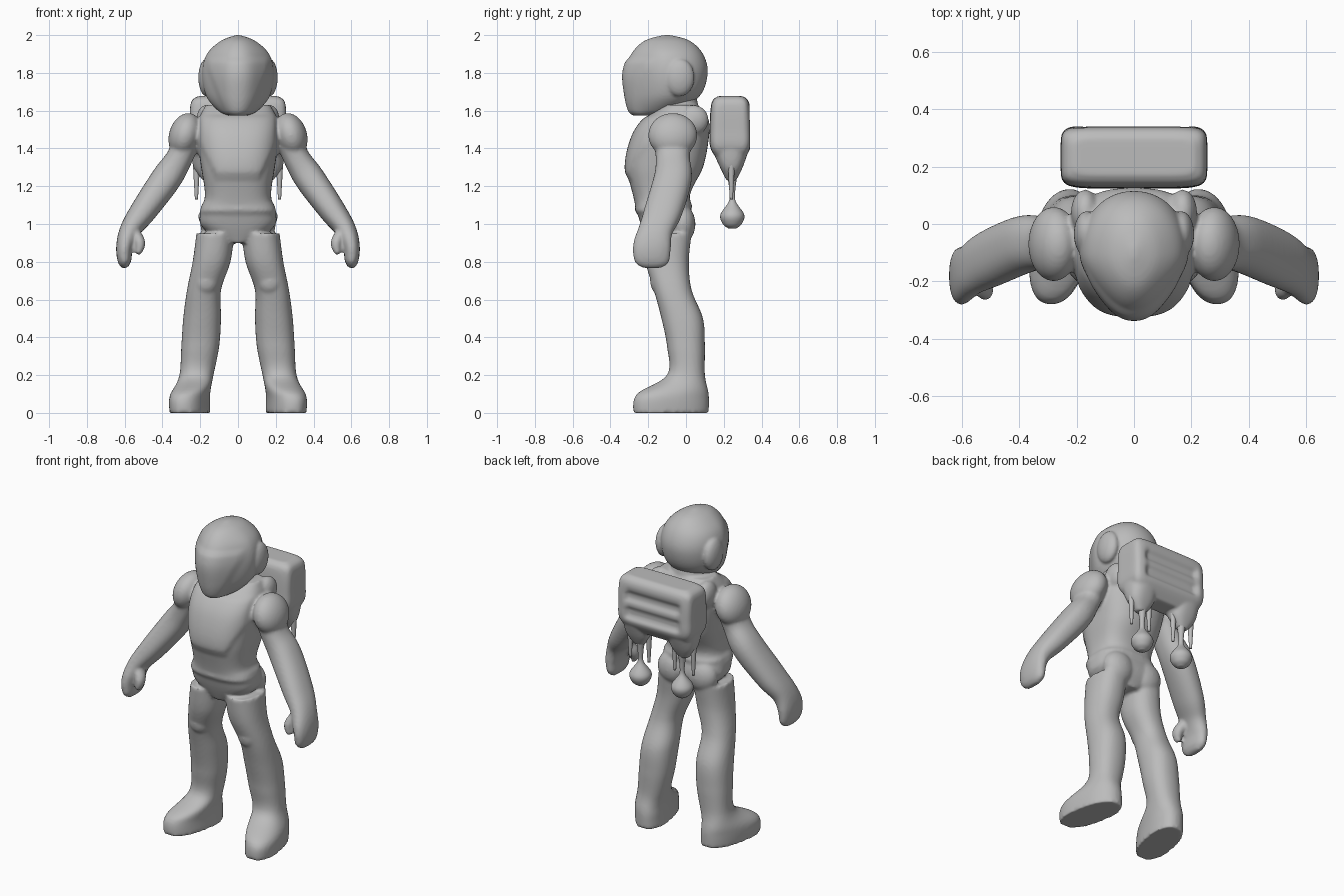
import bpy, bmesh, math
from mathutils import Vector, Matrix

cube = bpy.data.objects.get("Cube")
if cube:
    bpy.data.objects.remove(cube, do_unlink=True)

grey = bpy.data.materials.new("suit grey")
grey.use_nodes = True
grey.diffuse_color = (.5, .5, .5, 1)
grey.node_tree.nodes["Principled BSDF"].inputs["Base Color"].default_value = grey.diffuse_color

SIDES = {"right": -1, "left": 1}
SEGMENTS = 64
STEPS = 6


def ramp(distance, width=.02):
    """Soft step from zero to one across the given width."""
    t = max(0, min(1, distance / width + .5))
    return t * t * (3 - 2 * t)


def ring(z, wide, deep, x=0, y=0):
    """One rounded section: centre, half width and half depth."""
    return Vector((x, y, z, wide, deep))


def smooth_path(rings):
    """Fill in sections along a smooth curve through the given ones."""
    path = []
    last = len(rings) - 1
    for i in range(last):
        start, end = rings[i], rings[i + 1]
        leave = (end - rings[max(i - 1, 0)]) / 2
        arrive = (rings[min(i + 2, last)] - start) / 2
        for step in range(STEPS):
            t = step / STEPS
            blend = ramp(t - .5, 1)
            path.append(start.lerp(end, blend)
                        + leave * t * (1 - t) ** 2 - arrive * t * t * (1 - t))
    path.append(rings[last])
    return path


def loft(bm, rings, power=2.0, upright=True, side=1, warp=None):
    """Skin the sections; a higher power makes them squarer."""
    path = smooth_path(rings)
    loops = []
    for i, section in enumerate(path):
        across, along = Vector((1, 0, 0)), Vector((0, 1, 0))
        if not upright:
            ahead, behind = path[min(i + 1, len(path) - 1)], path[max(i - 1, 0)]
            tangent = (ahead - behind).to_3d().normalized()
            along = (along - tangent * along.dot(tangent)).normalized()
            across = along.cross(tangent)
        loop = []
        for k in range(SEGMENTS):
            angle = math.tau * k / SEGMENTS
            c, s = math.cos(angle), math.sin(angle)
            radius = (abs(c) ** power + abs(s) ** power) ** (-1 / power)
            point = section.to_3d() + radius * (across * section[3] * c + along * section.w * s) \
                if len(section) == 4 else section.xyz + radius * (across * section[3] * c + along * section[4] * s)
            if warp:
                warp(point)
            point.x *= side
            loop.append(bm.verts.new(point))
        loops.append(loop)
    for lower, upper in zip(loops, loops[1:]):
        for k in range(SEGMENTS):
            bm.faces.new((lower[k - 1], lower[k], upper[k], upper[k - 1]))
    bm.faces.new(loops[0])
    bm.faces.new(loops[-1])


def ball(bm, centre, radii, lean=0):
    place = Matrix.Translation(centre) @ Matrix.Rotation(lean, 4, 'Y') @ Matrix.Diagonal(radii).to_4x4()
    bmesh.ops.create_uvsphere(bm, u_segments=32, v_segments=20, radius=1, matrix=place)


def finish(bm, name, voxel=None):
    """Make the object; a voxel size fuses its pieces into one soft skin."""
    bmesh.ops.recalc_face_normals(bm, faces=bm.faces)
    mesh = bpy.data.meshes.new(name)
    bm.to_mesh(mesh)
    bm.free()
    mesh.materials.append(grey)
    mesh.shade_smooth()
    part = bpy.data.objects.new(name, mesh)
    bpy.context.collection.objects.link(part)
    if voxel:
        fuse = part.modifiers.new("fuse", 'REMESH')
        fuse.mode = 'VOXEL'
        fuse.voxel_size = voxel
        fuse.use_smooth_shade = True
        soften = part.modifiers.new("soften", 'SMOOTH')
        soften.iterations = 4


# Torso with raised chest plate and belt
def chest_plate(p):
    edge = min(.2, .12 + max(0, p.z - 1.26) / 2)
    plate = ramp(-.1 - p.y) * ramp(edge - abs(p.x)) * ramp(p.z - 1.25) * ramp(1.57 - p.z)
    belt = ramp(.02 - abs(p.z - 1.1 - p.y / 10))
    p.x *= 1 + belt / 25
    p.y += belt * math.copysign(.01, p.y + .1) - plate * .015


body = bmesh.new()
loft(body, [
    ring(z=.9, y=-.1, wide=.07, deep=.1),
    ring(z=1, y=-.1, wide=.2, deep=.14),
    ring(z=1.15, y=-.13, wide=.175, deep=.15),
    ring(z=1.3, y=-.11, wide=.195, deep=.2),
    ring(z=1.45, y=-.08, wide=.215, deep=.2),
    ring(z=1.55, y=-.05, wide=.21, deep=.17),
    ring(z=1.63, y=-.03, wide=.17, deep=.09),
], power=2.7, warp=chest_plate)

# Neck
loft(body, [ring(z=1.5, y=-.04, wide=.13, deep=.13), ring(z=1.7, y=-.06, wide=.11, deep=.11)])


# Legs and boots in one skin, toes turned out
def toe_out(p):
    p.x -= (p.y + .05) * ramp(.13 - p.z, .12) / 6


leg = [
    ring(x=.12, y=-.1, z=.95, wide=.1, deep=.13),
    ring(x=.14, y=-.1, z=.8, wide=.1, deep=.115),
    ring(x=.18, y=-.07, z=.65, wide=.09, deep=.1),
    ring(x=.19, y=-.02, z=.5, wide=.1, deep=.11),
    ring(x=.2, z=.35, wide=.1, deep=.1),
    ring(x=.22, z=.2, wide=.09, deep=.1),
    ring(x=.25, y=-.07, z=.1, wide=.1, deep=.19),
    ring(x=.25, y=-.08, z=0, wide=.1, deep=.2),
]

# Arms with mitten hands
arm = [
    ring(x=.27, y=-.07, z=1.45, wide=.07, deep=.1),
    ring(x=.31, y=-.07, z=1.35, wide=.07, deep=.09),
    ring(x=.38, y=-.07, z=1.24, wide=.08, deep=.1),
    ring(x=.5, y=-.12, z=1.07, wide=.07, deep=.1),
    ring(x=.57, y=-.16, z=.97, wide=.055, deep=.09),
    ring(x=.6, y=-.18, z=.88, wide=.045, deep=.1),
    ring(x=.6, y=-.18, z=.8, wide=.035, deep=.09),
    ring(x=.59, y=-.18, z=.77, wide=.015, deep=.05),
]
thumb = [
    ring(x=.56, y=-.19, z=.97, wide=.03, deep=.04),
    ring(x=.52, y=-.23, z=.9, wide=.03, deep=.035),
    ring(x=.53, y=-.24, z=.84, wide=.015, deep=.02),
]

for side in SIDES.values():
    loft(body, leg, power=2.3, side=side, warp=toe_out)
    loft(body, arm, power=2.3, side=side, upright=False)
    loft(body, thumb, side=side, upright=False)
    # Shoulder cap, shoulder strap, knee pad and seat
    ball(body, (side * .28, -.07, 1.47), Vector((.085, .13, .12)), lean=side * -.3)
    ball(body, (side * .17, .04, 1.55), Vector((.05, .08, .08)))
    ball(body, (side * .17, -.13, .7), Vector((.07, .06, .08)))
    ball(body, (side * .1, -.02, 1), Vector((.1, .07, .1)))
finish(body, "suit_body", voxel=.01)


# Helmet narrowing forward, with raised visor and ear pods
def visor(p):
    p.x *= 1 - ramp(-p.y - .2, .2) / 4
    edge = min(.16, .07 + max(0, p.z - 1.6) * .4)
    p.y -= ramp(edge - abs(p.x), .03) * ramp(-.14 - p.y, .04) * ramp(1.87 - p.z, .03) / 80


helmet = bmesh.new()
loft(helmet, [
    ring(z=1.575, y=-.2, wide=.06, deep=.07),
    ring(z=1.6, y=-.17, wide=.11, deep=.125),
    ring(z=1.68, y=-.12, wide=.17, deep=.195),
    ring(z=1.8, y=-.105, wide=.19, deep=.22),
    ring(z=1.9, y=-.1, wide=.165, deep=.19),
    ring(z=1.97, y=-.1, wide=.09, deep=.12),
    ring(z=2, y=-.1, wide=.01, deep=.02),
], power=2.1, warp=visor)
for side in SIDES.values():
    ball(helmet, (side * .165, -.035, 1.775), Vector((.045, .08, .1)))
finish(helmet, "helmet", voxel=.008)


# Backpack with recessed, ribbed back panel and drooping lower corners
def back_panel(p):
    height = abs(p.z - 1.51)
    inside = ramp(.19 - abs(p.x), .03) * ramp(.085 - height, .03) * ramp(p.y - .28, .04)
    p.y -= inside * (1 - ramp(.02 - height, .03) * .7) / 45


pack = bmesh.new()
loft(pack, [
    ring(z=1.325, y=.235, wide=.2, deep=.055),
    ring(z=1.4, y=.235, wide=.25, deep=.105),
    ring(z=1.5, y=.235, wide=.255, deep=.11),
    ring(z=1.64, y=.235, wide=.25, deep=.1),
    ring(z=1.677, y=.235, wide=.21, deep=.065),
], power=7, warp=back_panel)
for side in SIDES.values():
    loft(pack, [
        ring(x=.155, y=.235, z=1.4, wide=.095, deep=.1),
        ring(x=.155, y=.24, z=1.3, wide=.08, deep=.06),
        ring(x=.155, y=.24, z=1.23, wide=.03, deep=.025),
    ], power=2.5, side=side)
finish(pack, "backpack", voxel=.009)

# Hanging bulbs and hoses under the backpack
for label, side in SIDES.items():
    bulb = bmesh.new()
    outline = {1.25: .025, 1.18: .016, 1.12: .018, 1.05: .063, 1: .05, .976: .02}
    loft(bulb, [ring(x=.145, y=.245, z=z, wide=r, deep=r) for z, r in outline.items()], side=side)
    finish(bulb, label + "_bulb")
    hoses = bmesh.new()
    for x in (.09, .22):
        loft(hoses, [ring(x=x, y=.24, z=z, wide=r, deep=r)
                     for z, r in zip((1.36, 1.25, 1.13), (.02, .015, .008))], side=side)
    finish(hoses, label + "_hoses")
